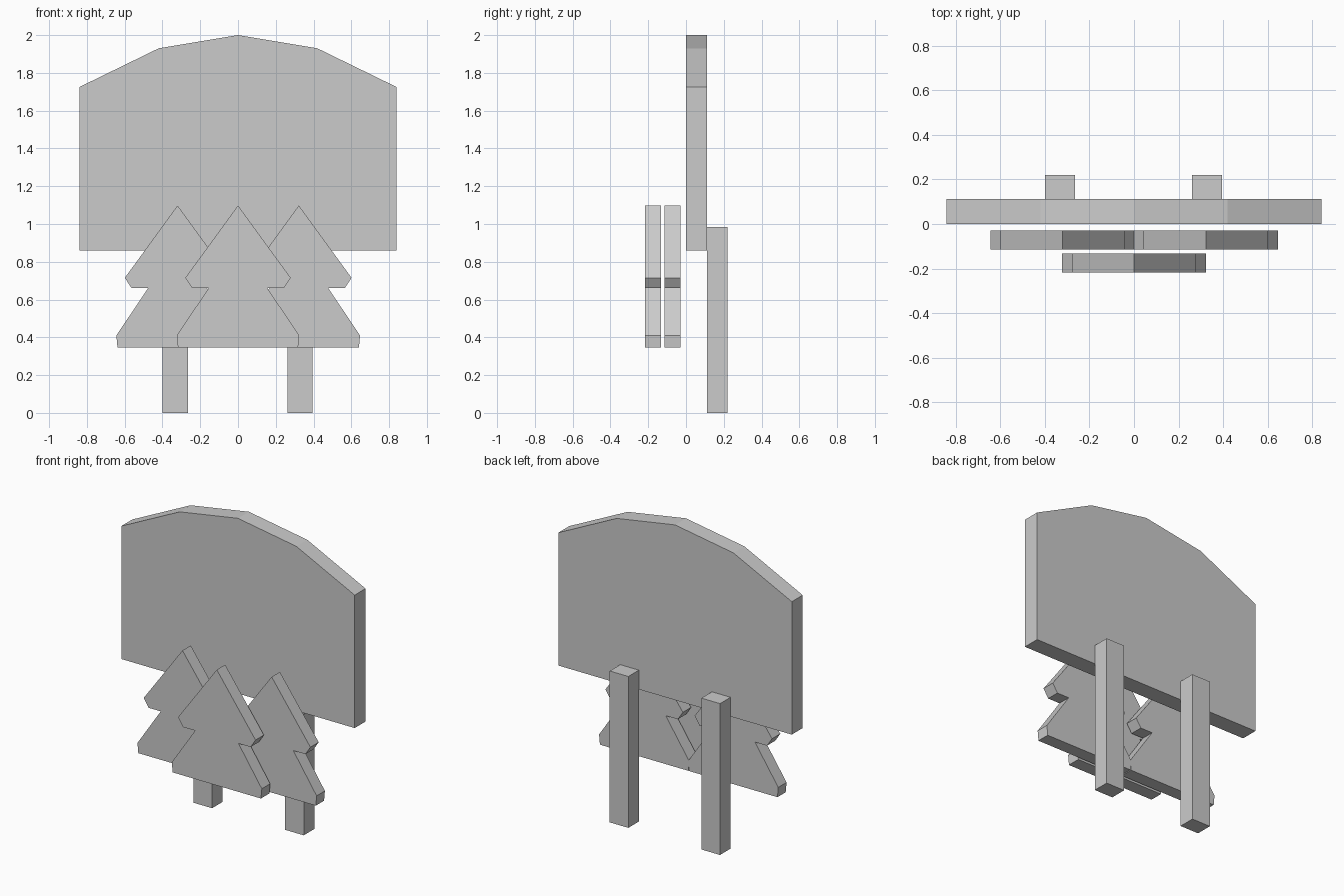
import bpy
import bmesh
from mathutils import Vector

cube = bpy.data.objects.get("Cube")
if cube:
    bpy.data.objects.remove(cube, do_unlink=True)

# Single plain grey material
grey = bpy.data.materials.new("plain_grey")
grey.use_nodes = True
colour = (0.6, 0.6, 0.6, 1)
grey.diffuse_color = colour
grey.node_tree.nodes["Principled BSDF"].inputs["Base Color"].default_value = colour


def slab(name, outline, y_front, y_back, x=0):
    """Extrude a front-facing (x, z) outline from y_front to y_back."""
    bm = bmesh.new()
    face = bm.faces.new([bm.verts.new((x + px, y_front, pz)) for px, pz in outline])
    result = bmesh.ops.extrude_face_region(bm, geom=[face], use_keep_orig=True)
    moved = [v for v in result["geom"] if isinstance(v, bmesh.types.BMVert)]
    bmesh.ops.translate(bm, verts=moved, vec=Vector((0, y_back - y_front, 0)))
    bmesh.ops.recalc_face_normals(bm, faces=bm.faces)
    mesh = bpy.data.meshes.new(name)
    bm.to_mesh(mesh)
    bm.free()
    mesh.materials.append(grey)
    obj = bpy.data.objects.new(name, mesh)
    bpy.context.collection.objects.link(obj)
    return obj


def symmetric(half):
    """Complete a right-hand outline, top to bottom, with its mirror image."""
    return half + [(-x, z) for x, z in reversed(half) if x > 0]


# Sign board with a faceted arched top
board = symmetric([(0, 2.0), (0.42, 1.93), (0.84, 1.725), (0.84, 0.86)])
slab("sign_board", board, 0.0, 0.112)

# Two square posts behind the board
post = symmetric([(0.067, 0.985), (0.067, 0)])
for side, x in (("right", -0.332), ("left", 0.328)):
    slab(side + "_post", post, 0.112, 0.22, x)

# Two-tier tree cutouts: two at the back, one in front
tree = symmetric([(0, 1.098), (0.279, 0.715), (0.243, 0.66), (0.156, 0.66),
                  (0.324, 0.41), (0.318, 0.345)])
slab("middle_tree", tree, -0.218, -0.132)
for side, x in (("right", -0.32), ("left", 0.322)):
    slab(side + "_tree", tree, -0.114, -0.029, x)
